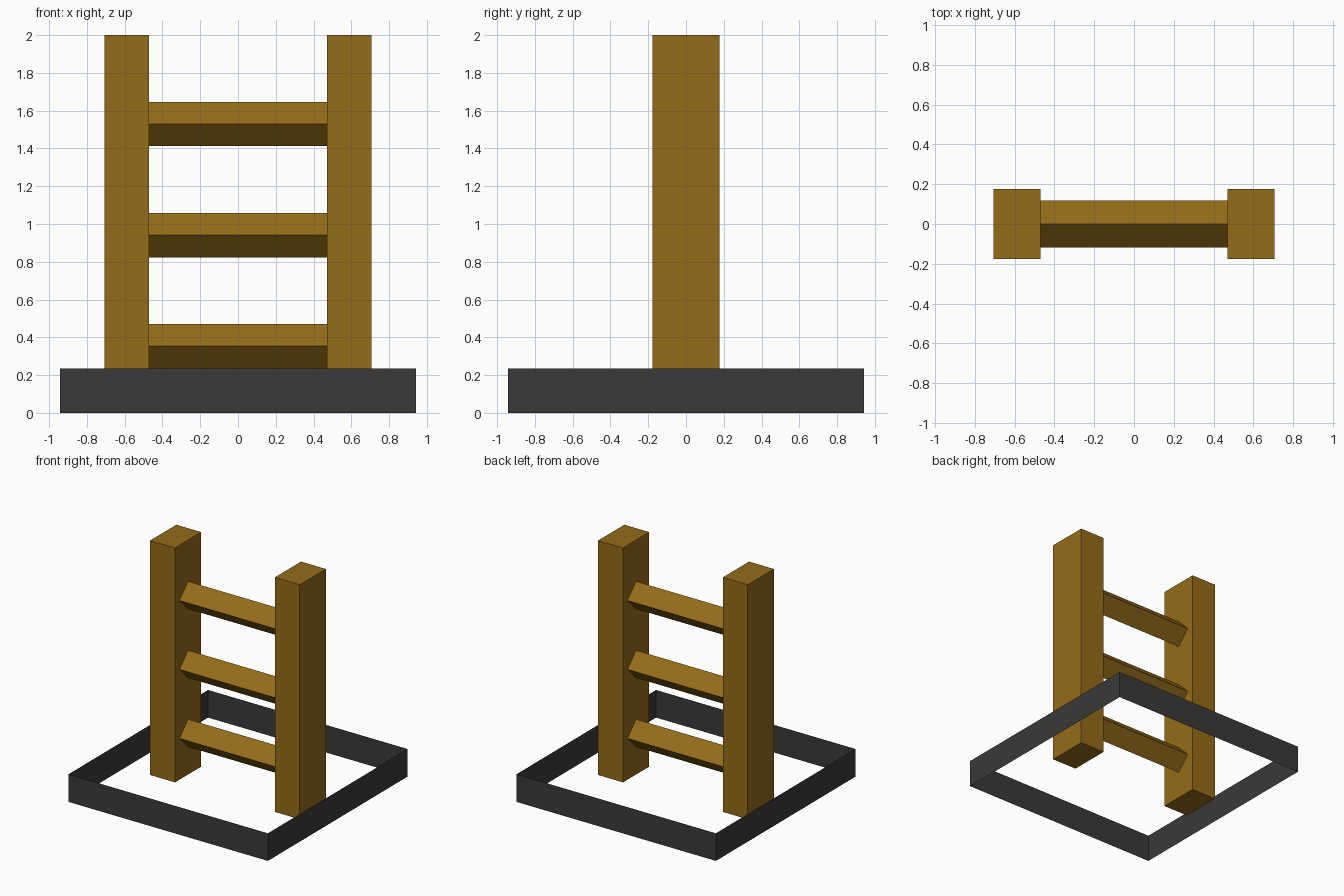
import bpy, bmesh, math

if "Cube" in bpy.data.objects:
    bpy.data.objects.remove(bpy.data.objects["Cube"])

U = 2 / 17  # grid unit of the model


def material(name, color):
    m = bpy.data.materials.new(name)
    m.diffuse_color = (*color, 1)
    m.use_nodes = True
    m.node_tree.nodes["Principled BSDF"].inputs["Base Color"].default_value = m.diffuse_color
    return m


WOOD = material("wood", (0.30, 0.15, 0.01))
DARK = material("dark_metal", (0.045, 0.04, 0.04))


def prism(name, profile, vector, mat, caps=True):
    """Extrude a closed profile along a vector, with or without end caps."""
    bm = bmesh.new()
    a = [bm.verts.new(p) for p in profile]
    b = [bm.verts.new([c + d for c, d in zip(p, vector)]) for p in profile]
    n = len(profile)
    for i in range(n):
        j = (i + 1) % n
        bm.faces.new((a[i], a[j], b[j], b[i]))
    if caps:
        bm.faces.new(a[::-1])
        bm.faces.new(b)
    bmesh.ops.recalc_face_normals(bm, faces=bm.faces)
    mesh = bpy.data.meshes.new(name)
    bm.to_mesh(mesh)
    bm.free()
    mesh.materials.append(mat)
    obj = bpy.data.objects.new(name, mesh)
    bpy.context.collection.objects.link(obj)
    return obj


def rectangle(x0, x1, y0, y1):
    return [(x0, y0, 0), (x1, y0, 0), (x1, y1, 0), (x0, y1, 0)]


# Thin square band around the base, open above and below
prism("base_band", rectangle(-8 * U, 8 * U, -8 * U, 8 * U), (0, 0, 2 * U), DARK, caps=False)

# Upright posts
for side, x in (("left", -5 * U), ("right", 5 * U)):
    prism(side + "_post", rectangle(x - U, x + U, -1.5 * U, 1.5 * U), (0, 0, 17 * U), WOOD)

# Diamond-section rungs between the posts
for i in range(3):
    z = (3 + 5 * i) * U
    diamond = [(-4 * U, U * math.cos(k * math.pi / 2), z + U * math.sin(k * math.pi / 2))
               for k in range(4)]
    prism(f"rung_{i + 1}", diamond, (8 * U, 0, 0), WOOD)
